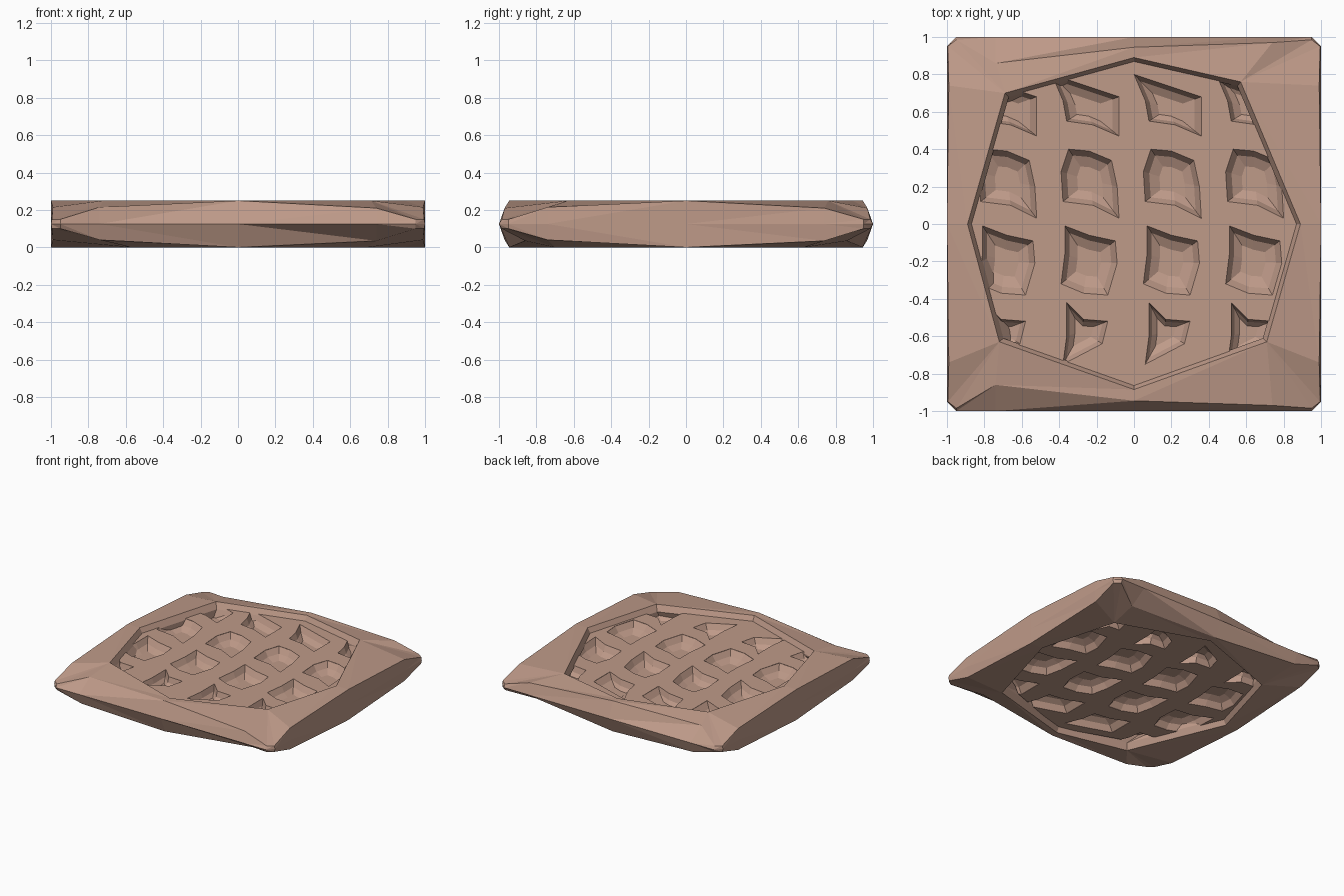
import bpy, bmesh
from mathutils import Vector

if "Cube" in bpy.data.objects:
    bpy.data.objects.remove(bpy.data.objects["Cube"])

mat = bpy.data.materials.new("baked tan")
mat.diffuse_color = (0.52, 0.325, 0.25, 1)
mat.use_nodes = True
mat.node_tree.nodes["Principled BSDF"].inputs["Base Color"].default_value = mat.diffuse_color
MID = 0.125


def make(name, bm):
    bmesh.ops.recalc_face_normals(bm, faces=bm.faces)
    me = bpy.data.meshes.new(name)
    bm.to_mesh(me)
    bm.free()
    me.materials.append(mat)
    ob = bpy.data.objects.new(name, me)
    bpy.context.collection.objects.link(ob)
    return ob


def invert(pts):
    # the underside is the top turned through the centre
    return [Vector((-x, -y, 2 * MID - z)) for x, y, z in pts]


def bridge(bm, a, b):
    n = len(a)
    for i in range(n):
        j = (i + 1) % n
        vs = list(dict.fromkeys([a[i], a[j], b[j], b[i]]))
        if len(vs) == 4:
            bm.faces.new((vs[0], vs[1], vs[2]))
            bm.faces.new((vs[0], vs[2], vs[3]))
        elif len(vs) == 3:
            bm.faces.new(vs)


# octagonal rim of the recess, counter-clockwise
OCT = [(0.89, 0), (0.57, 0.76), (0, 0.89), (-0.69, 0.70),
       (-0.89, 0), (-0.72, -0.63), (0, -0.885), (0.71, -0.63)]

# pillow frame: thick at the middle of each side, thin at the corners
STEPS = [-0.95, -0.74, 0, 0.74, 0.95]
HEIGHT = [0.15, 0.215, 0.25, 0.21, 0.15]
INSET_X = [0.005, 0.01, 0.0, 0.01, 0.005]
INSET_Y = [0.015, 0.14, 0.055, 0.03, 0.015]     # by x from left to right
belt, ridge = [], []
for side in range(4):
    for k, t in enumerate(STEPS):
        if side == 0:      # right side, going +y
            p, q = (1, t), (1 - INSET_X[k], t)
            z = HEIGHT[k]
        elif side == 1:    # back side, going -x
            p, q = (-t, 1), (-t, 1 - INSET_Y[4 - k])
            z = HEIGHT[4 - k]
        elif side == 2:    # left side, going -y
            p, q = (-1, -t), (-1 + INSET_X[k], -t)
            z = HEIGHT[4 - k]
        else:              # front side, going +x
            p, q = (t, -1), (t, -1 + INSET_Y[k])
            z = HEIGHT[k]
        belt.append(Vector((*p, MID)))
        ridge.append(Vector((*q, z)))

bm = bmesh.new()
belt_v = [bm.verts.new(p) for p in belt]
walls = []
for flip in (False, True):
    f = invert if flip else (lambda pts: pts)
    ridge_v = [bm.verts.new(p) for p in f(ridge)]
    rim_v = [bm.verts.new(p) for p in f([Vector((x, y, 0.25)) for x, y in OCT])]
    wall_v = [bm.verts.new(p) for p in
              f([Vector((x * 0.97, y * 0.97, 0.20)) for x, y in OCT])]
    # the belt is symmetric, so the turned half starts half way round
    b = belt_v[10:] + belt_v[:10] if flip else belt_v
    bridge(bm, b, ridge_v)
    # side middles meet even rim points, everything else the diagonal ones
    link = []
    for side in range(4):
        prev, mid, nxt = (2 * side - 1) % 8, 2 * side, 2 * side + 1
        link += [rim_v[i] for i in (prev, prev, mid, nxt, nxt)]
    bridge(bm, ridge_v, link)
    bridge(bm, rim_v, wall_v)
    walls.append(wall_v)
bridge(bm, walls[0], walls[1][4:] + walls[1][:4])
frame = make("pillow_frame", bm)

# recessed centre panel
bm = bmesh.new()
lo = [bm.verts.new((x, y, 0.04)) for x, y in OCT]
hi = [bm.verts.new((x, y, 0.21)) for x, y in OCT]
bm.faces.new(lo)
bm.faces.new(hi)
for i in range(8):
    j = (i + 1) % 8
    bm.faces.new((lo[i], lo[j], hi[j], hi[i]))
panel = make("waffle_panel", bm)

# pit outlines, one for each row, at the column nearest x = 0.21
ROWS = [
    [(0.0, 0.80), (0.36, 0.68), (0.36, 0.47), (0.22, 0.53), (0.08, 0.55), (0.06, 0.66)],
    [(0.09, 0.40), (0.20, 0.39), (0.32, 0.34), (0.35, 0.20), (0.36, 0.03), (0.22, 0.10),
     (0.06, 0.12), (0.05, 0.28)],
    [(0.07, -0.01), (0.20, -0.06), (0.34, -0.09), (0.35, -0.21), (0.30, -0.38),
     (0.17, -0.37), (0.05, -0.32), (0.07, -0.16)],
    [(0.08, -0.42), (0.17, -0.51), (0.30, -0.52), (0.27, -0.64), (0.06, -0.75), (0.08, -0.60)],
]
bm = bmesh.new()
for outline in ROWS:
    n = len(outline)
    cx = sum(p[0] for p in outline) / n
    cy = sum(p[1] for p in outline) / n
    for col in range(4):
        dx = 0.44 * (col - 2)
        rings = []
        for scale, z in ((1, 0.27), (1, 0.208), (0.8, 0.165), (0.45, 0.14)):
            rings.append([Vector((cx + dx + (x - cx) * scale, cy + (y - cy) * scale, z))
                          for x, y in outline])
        for f in (lambda pts: pts, invert):
            vs = [[bm.verts.new(p) for p in f(r)] for r in rings]
            bm.faces.new(vs[0])
            bm.faces.new(vs[-1])
            for a, b in zip(vs, vs[1:]):
                bridge(bm, a, b)
cutter = make("pit_cutter", bm)
cutter.hide_render = True

# press the pits into both faces of the panel
mod = panel.modifiers.new("pits", 'BOOLEAN')
mod.operation = 'DIFFERENCE'
mod.solver = 'EXACT'
mod.object = cutter
dg = bpy.context.evaluated_depsgraph_get()
pressed = bpy.data.meshes.new_from_object(panel.evaluated_get(dg))
panel.modifiers.clear()
panel.data = pressed
bpy.data.objects.remove(cutter)
